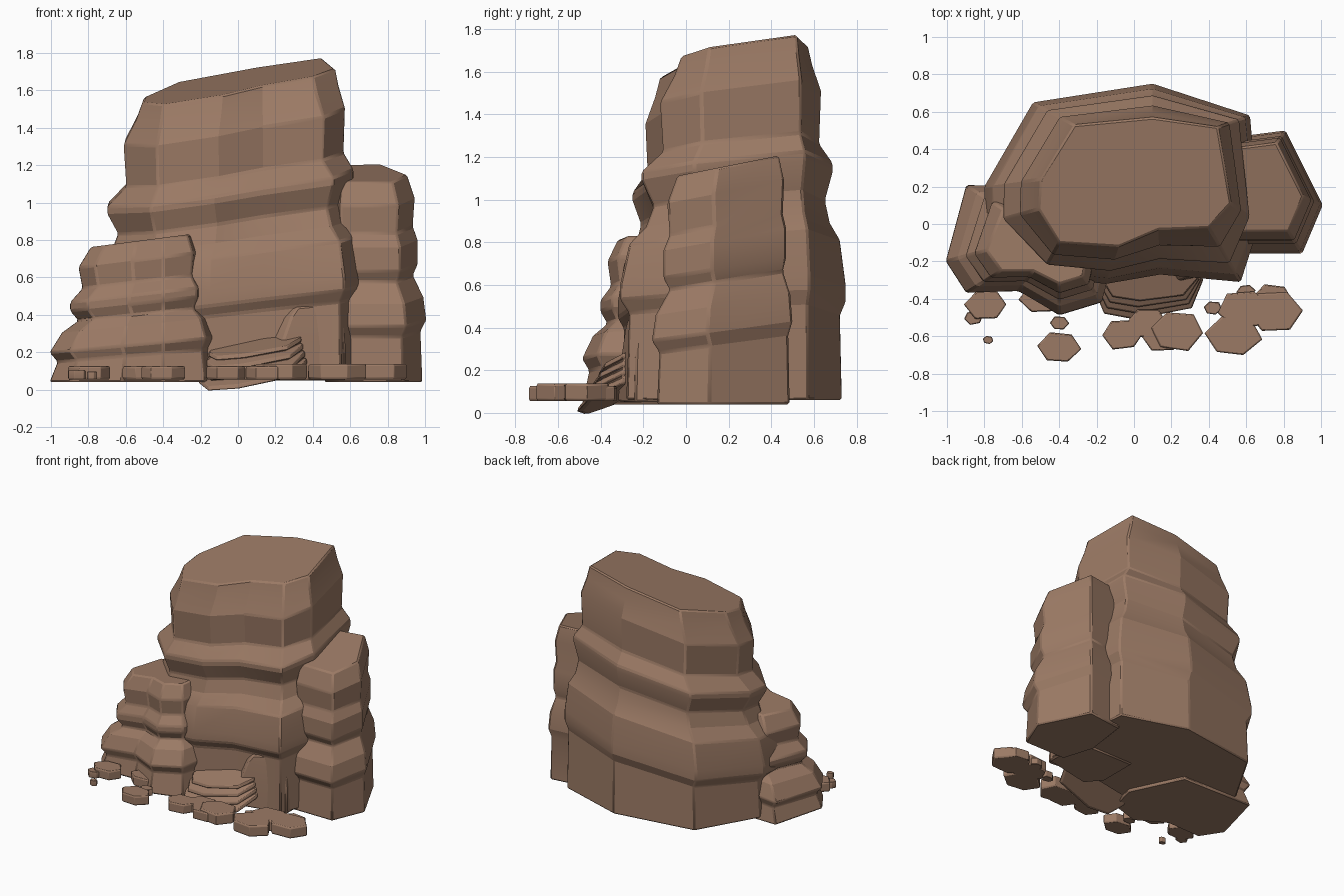
import bpy
import bmesh
import math
import random

random.seed(4)
cube = bpy.data.objects.get("Cube")
if cube:
    bpy.data.objects.remove(cube, do_unlink=True)

stone = bpy.data.materials.new("brown_stone")
stone.use_nodes = True
colour = (0.33, 0.195, 0.13, 1)
stone.diffuse_color = colour
stone.node_tree.nodes["Principled BSDF"].inputs["Base Color"].default_value = colour


def shrink(outline, centre, factor):
    """Scale an outline about a centre."""
    return [tuple(c + (p - c) * factor for p, c in zip(point, centre)) for point in outline]


def layered_rock(name, foot, crown, rows, lean=(0, 0), settle=(.3, .3), wear=.01):
    """Stack rings blended between two outlines. A row is a height and a spread,
    where spread one is the foot outline and zero is the crown outline.
    Strata tilt by the lean at the top and settle towards level at the bottom."""
    bottom, top = rows[0][0], rows[-1][0]
    bm = bmesh.new()
    rings = []
    for height, spread in rows:
        rise = (height - bottom) / (top - bottom)
        slope_x, slope_y = (tilt * rise ** power for tilt, power in zip(lean, settle))
        ring = []
        for (foot_x, foot_y), (crown_x, crown_y) in zip(foot, crown):
            x = crown_x + (foot_x - crown_x) * spread
            y = crown_y + (foot_y - crown_y) * spread
            ring.append(bm.verts.new((x, y, height + slope_x * x + slope_y * y)))
        rings.append(ring)

    for low, high in zip(rings, rings[1:]):
        for i in range(len(foot)):
            bm.faces.new((low[i - 1], low[i], high[i], high[i - 1]))
    bm.faces.new(rings[0])
    bm.faces.new(rings[-1])
    bmesh.ops.recalc_face_normals(bm, faces=bm.faces)

    mesh = bpy.data.meshes.new(name)
    bm.to_mesh(mesh)
    bm.free()
    mesh.materials.append(stone)
    rock = bpy.data.objects.new(name, mesh)
    bpy.context.collection.objects.link(rock)
    bpy.ops.object.select_all(action="DESELECT")
    rock.select_set(True)
    bpy.context.view_layer.objects.active = rock
    bpy.ops.object.shade_smooth_by_angle(angle=math.radians(18))

    bevel = rock.modifiers.new("worn_edges", "BEVEL")
    bevel.width = wear
    bevel.segments = 1
    bevel.limit_method = "ANGLE"
    bevel.angle_limit = math.radians(25)


# Tall central pillar with overhanging ledges
layered_rock(
    "main_pillar",
    foot=[(-.54, .65), (-.8, .2), (-.8, 0), (-.5, -.28), (-.15, -.32),
          (.14, -.27), (.57, -.31), (.67, 0), (.62, .58), (.1, .75)],
    crown=[(-.32, .53), (-.5, .24), (-.51, .08), (-.4, -.1), (-.08, -.12),
           (.13, -.03), (.4, -.02), (.52, .11), (.45, .52), (.1, .57)],
    rows=[(.06, .9), (.42, .85), (.48, 1), (.55, 1), (.74, .85), (.82, .58), (.92, .45),
          (1.04, .65), (1.08, .65), (1.17, .3), (1.4, .35), (1.52, .12), (1.61, 0)],
    lean=(.17, .17), settle=(.3, 1))

# Low stepped rock against the right flank
layered_rock(
    "low_stepped_rock",
    foot=[(-.9, .21), (-1.01, -.2), (-.9, -.37), (-.62, -.36),
          (-.4, -.49), (-.17, -.42), (-.11, -.2), (-.3, .2)],
    crown=[(-.7, .08), (-.79, -.14), (-.71, -.25), (-.54, -.25),
           (-.4, -.32), (-.27, -.28), (-.24, -.1), (-.32, .1)],
    rows=[(.04, 1), (.23, .8), (.29, 1), (.4, .7), (.46, .3),
          (.52, .5), (.57, .5), (.64, .2), (.76, .3), (.865, 0)],
    lean=(.13, 0))

# Narrow column against the left flank
column_foot = [(.5, .46), (.45, .1), (.53, -.16), (.9, -.16), (1.01, .1), (.81, .5)]
layered_rock(
    "side_column", column_foot, shrink(column_foot, (.64, .27), .72),
    rows=[(.04, .8), (.3, .7), (.36, 1), (.48, .85), (.59, .3),
          (.65, .55), (.78, .55), (.85, .3), (1, .4), (1.12, 0)],
    lean=(0, .2))

# Wedge leaning under the front ledge
wedge_foot = [(.1, .1), (.1, -.2), (.2, -.32), (.58, -.24), (.58, .1)]
layered_rock(
    "leaning_wedge", wedge_foot, shrink(wedge_foot, (.5, -.2), .6),
    rows=[(.05, 1), (.2, .8), (.36, .3), (.41, 0)],
    lean=(.1, 0))

# Tilted thin slabs at the foot of the pillar, each with a recessed underside
slab_rows = []
for step in range(4):
    height = .2 + step * .04
    rim = 1 - step * .25
    slab_rows += [(height, rim - .2), (height + .01, rim), (height + .03, rim - .05)]
layered_rock(
    "slab_stack",
    foot=[(-.1, -.1), (-.21, -.36), (-.16, -.48), (0, -.51),
          (.31, -.45), (.37, -.3), (.3, -.1)],
    crown=[(-.1, -.1), (-.14, -.31), (-.1, -.36), (.04, -.38),
           (.25, -.36), (.33, -.29), (.28, -.1)],
    rows=slab_rows, lean=(.14, .4), settle=(0, 0), wear=.003)

# Flat loose stones scattered in front, grouped by radius
scatter = {
    "large": (.145, [(.23, -.57), (.59, -.46), (.53, -.6), (.75, -.47)]),
    "medium": (.11, [(-.79, -.43), (-.4, -.66), (-.5, -.4), (-.06, -.59),
                     (.07, -.53), (.15, -.6), (.74, -.4)]),
    "small": (.05, [(-.86, -.5), (-.4, -.53), (.42, -.45), (.6, -.36)]),
    "tiny": (.03, [(-.78, -.62)]),
}
for kind, (radius, spots) in scatter.items():
    top = .085 + radius * .37
    for number, (x, y) in enumerate(spots, 1):
        turn = random.uniform(-.25, .25)
        rim = []
        for corner in range(6):
            angle = turn + corner * math.tau / 6
            reach = radius * random.uniform(.95, 1.1)
            rim.append((x + reach * math.cos(angle), y + reach * math.sin(angle) * .75))
        layered_rock(
            f"{kind}_loose_stone_{number}", rim, shrink(rim, (x, y), .9),
            rows=[(.055, .4), (.065, 1), (top - .01, 1), (top, .4)], wear=.002)
